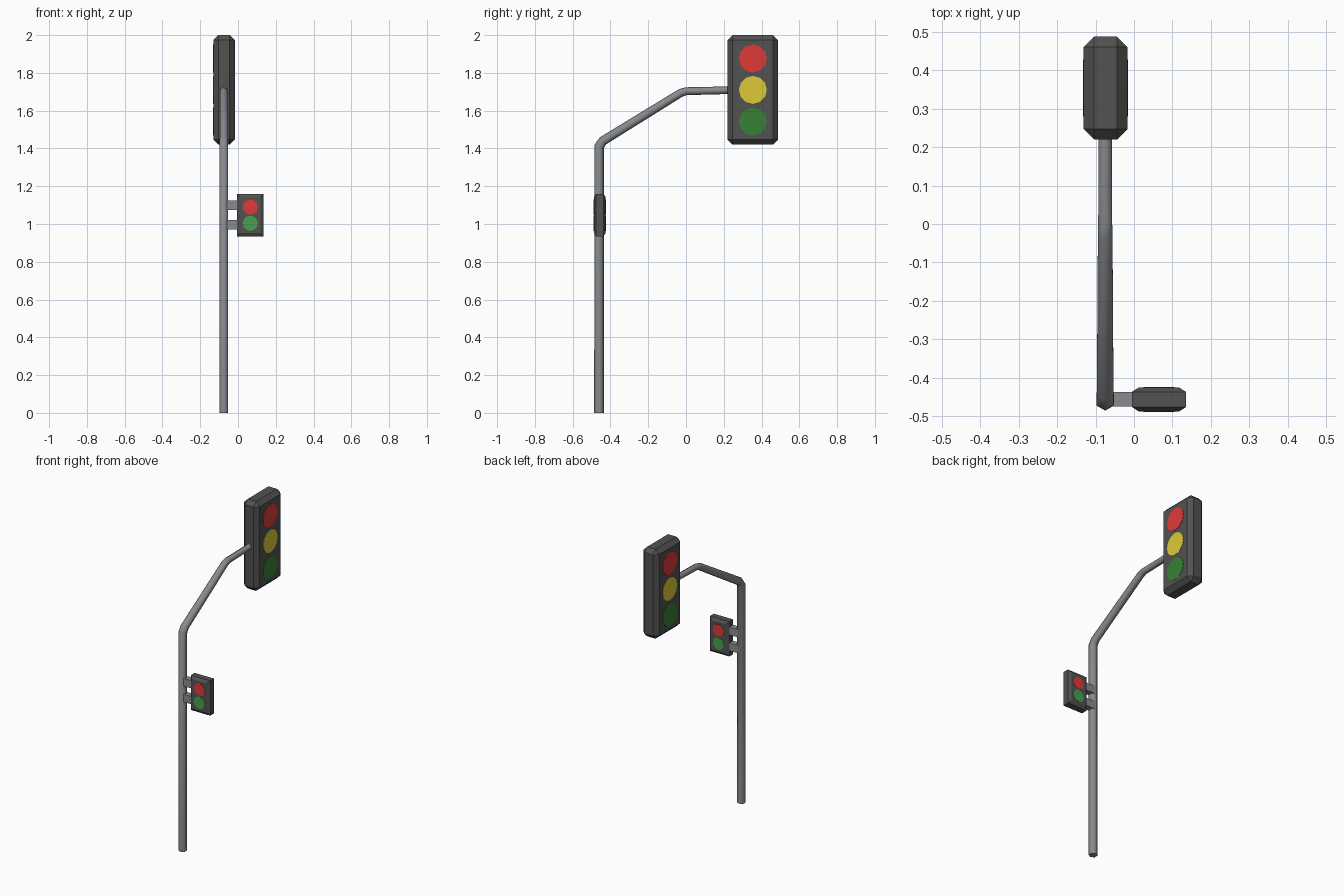
import bpy, bmesh, math
from mathutils import Vector, Matrix

if "Cube" in bpy.data.objects:
    bpy.data.objects.remove(bpy.data.objects["Cube"])


def lin(c):
    c /= 255
    return c / 12.92 if c <= 0.04045 else ((c + 0.055) / 1.055) ** 2.4


def material(name, r, g, b):
    m = bpy.data.materials.new(name)
    m.diffuse_color = (lin(r), lin(g), lin(b), 1)
    m.use_nodes = True
    m.node_tree.nodes["Principled BSDF"].inputs["Base Color"].default_value = m.diffuse_color
    return m


STEEL = material("steel grey", 136, 139, 142)
DARK = material("dark housing grey", 82, 82, 82)
RED = material("signal red", 224, 58, 58)
YELLOW = material("signal yellow", 220, 202, 55)
GREEN = material("signal green", 55, 128, 55)
WALK = material("walk green", 72, 160, 78)


def make(name, bm, mat):
    bmesh.ops.recalc_face_normals(bm, faces=bm.faces[:])
    me = bpy.data.meshes.new(name)
    bm.to_mesh(me)
    bm.free()
    me.materials.append(mat)
    ob = bpy.data.objects.new(name, me)
    bpy.context.collection.objects.link(ob)
    return ob


def box_bm(lo, hi):
    lo, hi = Vector(lo), Vector(hi)
    bm = bmesh.new()
    bmesh.ops.create_cube(bm, size=1)
    for v in bm.verts:
        v.co = (lo + hi) / 2 + v.co * (hi - lo)
    return bm


def lens(name, centre, radius, length, axis, mat):
    # thin cylinder through the housing, showing as a disc on both sides
    bm = bmesh.new()
    rot = Matrix.Rotation(math.pi / 2, 4, 'Y' if axis == 'X' else 'X')
    bmesh.ops.create_cone(bm, cap_ends=True, segments=12, radius1=radius,
                          radius2=radius, depth=length,
                          matrix=Matrix.Translation(centre) @ rot)
    make(name, bm, mat)


# Bent hexagonal pole: (y, z, radius) along its path
PX = -0.075
path = [(-0.46, 0, 0.026), (-0.46, 1.41, 0.026), (-0.44, 1.44, 0.025),
        (-0.03, 1.693, 0.022), (0.0, 1.703, 0.021), (0.26, 1.709, 0.02)]
pts = [Vector((PX, y, z)) for y, z, r in path]
bm = bmesh.new()
rings = []
for i, p in enumerate(pts):
    a = (p - pts[i - 1]).normalized() if i else Vector((0, 0, 1))
    b = (pts[i + 1] - p).normalized() if i + 1 < len(pts) else a
    t = (a + b).normalized()
    side = Vector((1, 0, 0))
    up = t.cross(side)
    ring = []
    for k in range(6):
        ang = math.radians(90 + 60 * k)
        ring.append(bm.verts.new(p + path[i][2] * (math.cos(ang) * side + math.sin(ang) * up)))
    rings.append(ring)
for r0, r1 in zip(rings, rings[1:]):
    for k in range(6):
        bm.faces.new((r0[k], r0[(k + 1) % 6], r1[(k + 1) % 6], r1[k]))
caps = [bm.faces.new(rings[0]), bm.faces.new(rings[-1])]
for f in bm.faces:
    f.smooth = f not in caps
for e in caps[0].edges[:] + caps[1].edges[:]:
    e.smooth = False
make("pole_and_arm", bm, STEEL)

# Large signal housing with chamfered edges
bm = box_bm((-0.131, 0.22, 1.42), (-0.017, 0.488, 2.0))
bmesh.ops.bevel(bm, geom=bm.edges[:], offset=0.027, segments=1,
                affect='EDGES', profile=0.5)
make("signal_housing", bm, DARK)
for name, z, mat in (("red", 1.876, RED), ("yellow", 1.71, YELLOW), ("green", 1.542, GREEN)):
    lens("signal_lens_" + name, (-0.074, 0.354, z), 0.074, 0.118, 'X', mat)

# Pedestrian signal housing, front and back tapering inwards
cx, cy, cz = 0.065, -0.457, 1.047
bm = box_bm((-0.005, cy - 0.02, 0.935), (0.135, cy + 0.02, 1.16))
for f in [f for f in bm.faces if abs(f.normal.y) > 0.9]:
    push = Vector((0, math.copysign(0.011, f.normal.y), 0))
    bmesh.ops.inset_region(bm, faces=[f], thickness=0.017, use_even_offset=True)
    for v in f.verts:
        v.co += push
make("pedestrian_housing", bm, DARK)
for name, z, mat in (("red", 1.09, RED), ("green", 1.004, WALK)):
    lens("pedestrian_lens_" + name, (cx, cy, z), 0.04, 0.065, 'Y', mat)

# Brackets joining the pedestrian signal to the pole
for name, z in (("lower", 0.997), ("upper", 1.1)):
    make("bracket_" + name, box_bm((PX, cy - 0.019, z - 0.025), (0.005, cy + 0.019, z + 0.025)), STEEL)
